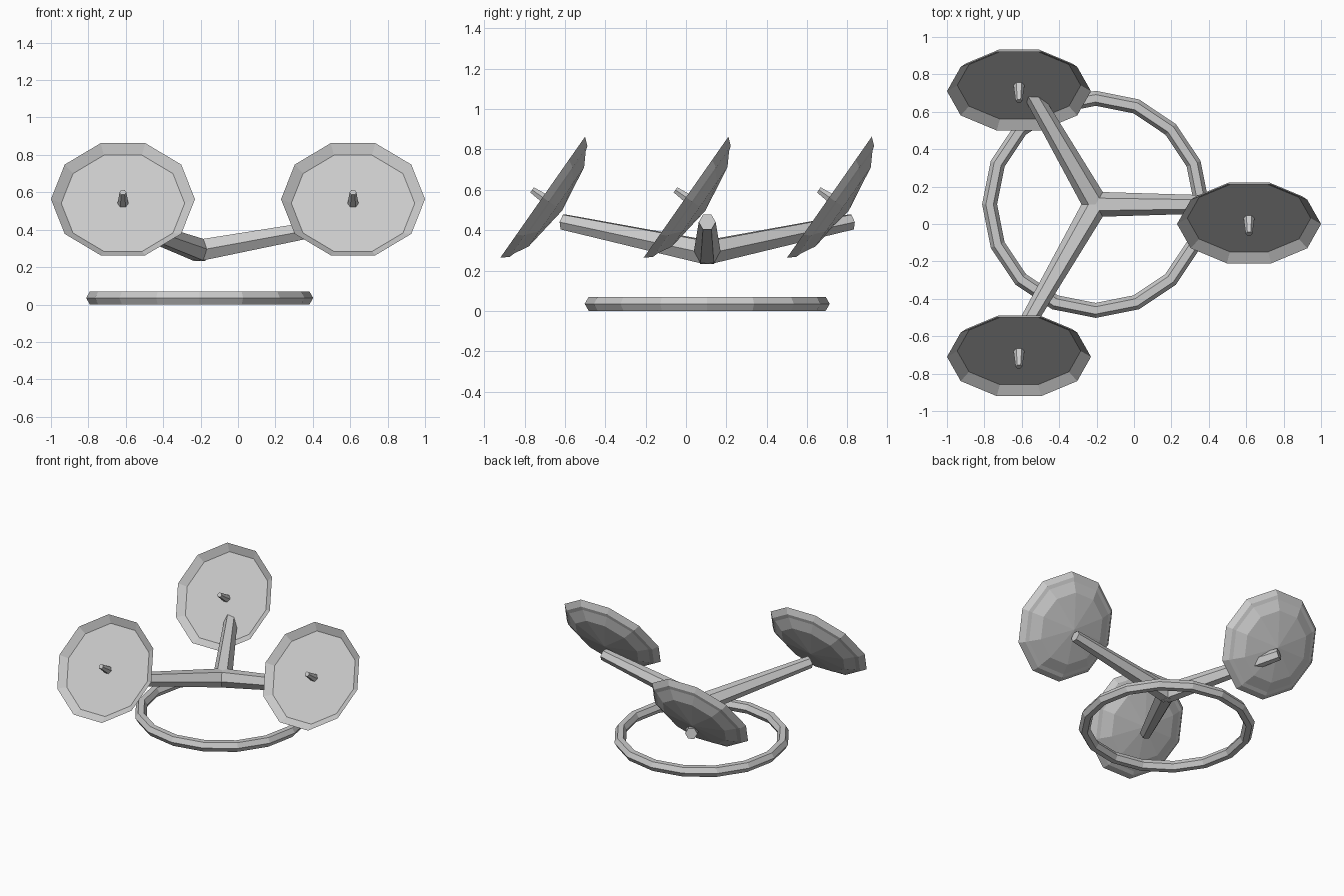
import bpy, bmesh, math
from mathutils import Matrix, Vector

cube = bpy.data.objects.get("Cube")
if cube:
    bpy.data.objects.remove(cube)

grey = bpy.data.materials.new("light_grey")
grey.use_nodes = True
colour = (0.6, 0.6, 0.6, 1)
grey.diffuse_color = colour
grey.node_tree.nodes["Principled BSDF"].inputs["Base Color"].default_value = colour

HUB = Vector((-0.205, 0.105, 0.29))
REACH = 0.82        # horizontal distance from hub to arm end
RISE = 0.15         # height gained along an arm
TILT = Matrix.Rotation(math.radians(55), 4, "X")


def loft(name, rings, matrix):
    """Skin a list of rings; a one-point ring is a tip, open ends are capped."""
    bm = bmesh.new()
    loops = [[bm.verts.new(p) for p in ring] for ring in rings]
    for a, b in zip(loops, loops[1:]):
        n = max(len(a), len(b))
        for i in range(n):
            j = (i + 1) % n
            if len(a) == 1:
                bm.faces.new((a[0], b[j], b[i]))
            elif len(b) == 1:
                bm.faces.new((a[i], a[j], b[0]))
            else:
                bm.faces.new((a[i], a[j], b[j], b[i]))
    for cap in (loops[0], loops[-1]):
        if len(cap) > 2:
            bm.faces.new(cap)
    bmesh.ops.recalc_face_normals(bm, faces=bm.faces)
    mesh = bpy.data.meshes.new(name)
    bm.to_mesh(mesh)
    bm.free()
    mesh.materials.append(grey)
    obj = bpy.data.objects.new(name, mesh)
    obj.matrix_world = matrix
    bpy.context.collection.objects.link(obj)
    return obj


def circle(radius, sides, height=0):
    if radius == 0:
        return [Vector((0, 0, height))]
    steps = [math.tau * i / sides for i in range(sides)]
    return [Vector((radius * math.cos(a), radius * math.sin(a), height)) for a in steps]


# Base ring with a six-sided section
bpy.ops.mesh.primitive_torus_add(major_segments=16, minor_segments=6,
                                 major_radius=0.567, minor_radius=0.04,
                                 location=(HUB.x, HUB.y, 0.035))
base = bpy.context.object
base.name = "base_ring"
base.data.materials.append(grey)

# Dish outline: flat recessed face, sharp rim, stepped collar, shallow back
dish_profile = [(0.33, -0.038), (0.385, 0), (0.352, -0.036),
                (0.325, -0.044), (0.252, -0.083), (0, -0.117)]

for label, degrees in (("left", 0), ("back_right", 120), ("front_right", 240)):
    turn = Matrix.Rotation(math.radians(degrees), 4, "Z")

    # Tapered, rising arm
    root = [Vector((0, p.x, p.y)) for p in circle(0.067, 6)]
    end = [Vector((REACH - p.y * RISE / REACH, p.x, p.y + RISE)) for p in circle(0.042, 6)]
    loft(label + "_arm", [root, end], Matrix.Translation(HUB) @ turn)

    # Ten-sided dish and its receiver, both tilted back
    centre = HUB + turn @ Vector((REACH, 0, 0)) + Vector((0, -0.105, 0.273))
    place = Matrix.Translation(centre) @ TILT
    loft(label + "_dish", [circle(r, 10, h) for r, h in dish_profile], place)
    loft(label + "_receiver", [circle(0.03, 6, -0.045), circle(0.018, 6, 0.064)], place)
